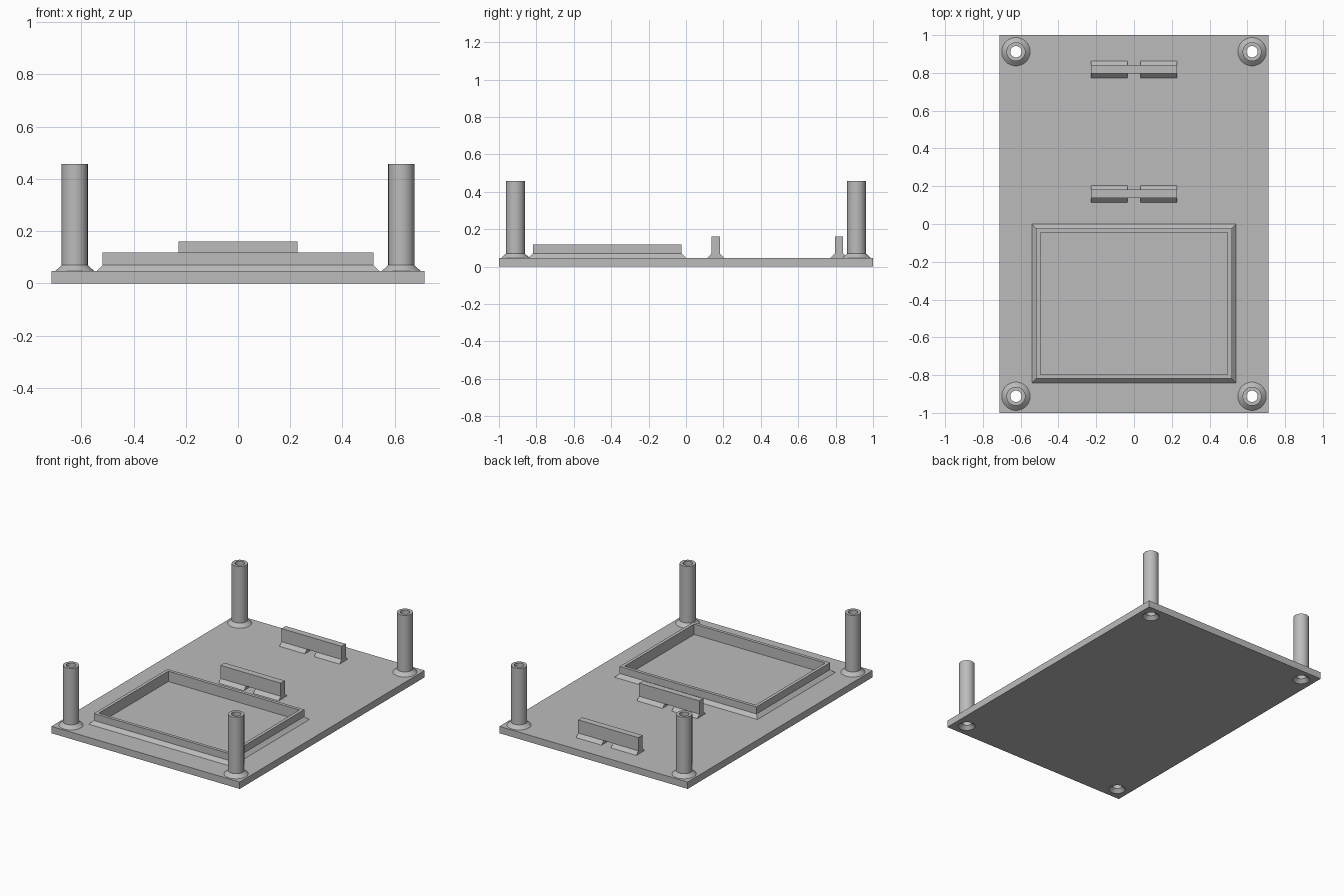
import bpy, bmesh, math
from mathutils import Matrix

if "Cube" in bpy.data.objects:
    bpy.data.objects.remove(bpy.data.objects["Cube"])

grey = bpy.data.materials.new("plain grey")
grey.use_nodes = True
colour = (0.5, 0.5, 0.5, 1)
grey.diffuse_color = colour
grey.node_tree.nodes["Principled BSDF"].inputs["Base Color"].default_value = colour

BASE, CHAMFER = 0.047, 0.023
FOOT = BASE + CHAMFER


def finish(name, bm, location=(0, 0, 0)):
    bmesh.ops.recalc_face_normals(bm, faces=bm.faces)
    mesh = bpy.data.meshes.new(name)
    bm.to_mesh(mesh)
    bm.free()
    mesh.materials.append(grey)
    obj = bpy.data.objects.new(name, mesh)
    obj.location = location
    bpy.context.collection.objects.link(obj)
    return obj


def add_box(bm, x0, x1, y0, y1, z0, z1):
    m = Matrix.Translation(((x0 + x1) / 2, (y0 + y1) / 2, (z0 + z1) / 2))
    bmesh.ops.create_cube(bm, size=1, matrix=m @ Matrix.Diagonal((x1 - x0, y1 - y0, z1 - z0, 1)))


def smooth(obj):
    bpy.ops.object.select_all(action="DESELECT")
    obj.select_set(True)
    bpy.context.view_layer.objects.active = obj
    bpy.ops.object.shade_smooth_by_angle(angle=math.radians(30))


def lathe(name, profile, location, closed, sides=48):
    """Revolve (radius, z) points into a tube, or a capped solid if not closed."""
    bm = bmesh.new()
    rings = []
    for r, z in profile:
        angles = [2 * math.pi * i / sides for i in range(sides)]
        rings.append([bm.verts.new((r * math.cos(a), r * math.sin(a), z)) for a in angles])
    pairs = list(zip(rings, rings[1:]))
    if closed:
        pairs.append((rings[-1], rings[0]))
    else:
        bm.faces.new(rings[0])
        bm.faces.new(rings[-1])
    for a, b in pairs:
        for i in range(sides):
            j = (i + 1) % sides
            bm.faces.new((a[i], a[j], b[j], b[i]))
    return finish(name, bm, location)


# Base plate
bm = bmesh.new()
add_box(bm, -0.713, 0.713, -1, 1, 0, BASE)
plate = finish("base_plate", bm)

# Hollow corner posts, with countersunk holes through the plate
bore = 0.03
for side, x in (("right", -0.625), ("left", 0.625)):
    for end, y in (("front", -0.912), ("back", 0.912)):
        post = lathe(f"{end}_{side}_post",
                     [(bore, BASE), (0.075, BASE), (0.05, FOOT), (0.05, 0.457), (bore, 0.457)],
                     (x, y, 0), True)
        smooth(post)
        cutter = lathe("hole_cutter",
                       [(0.054, -0.001), (bore, CHAMFER), (bore, 0.1)], (x, y, 0), False)
        cutter.hide_render = True
        cut = plate.modifiers.new("screw hole", "BOOLEAN")
        cut.operation, cut.solver, cut.object = "DIFFERENCE", "EXACT", cutter
        bpy.ops.object.select_all(action="DESELECT")
        bpy.context.view_layer.objects.active = plate
        plate.select_set(True)
        bpy.ops.object.modifier_apply(modifier=cut.name)
        bpy.data.objects.remove(cutter)
smooth(plate)

# Rectangular frame: loops of (half width, half depth, z) bridged into a ring
bm = bmesh.new()
loops = []
for inset, z in ((0, BASE), (0.023, FOOT), (0.023, 0.118), (0.045, 0.118), (0.045, BASE)):
    w, d = 0.541 - inset, 0.421 - inset
    loops.append([bm.verts.new(p) for p in ((-w, -d, z), (w, -d, z), (w, d, z), (-w, d, z))])
for a, b in zip(loops, loops[1:] + loops[:1]):
    for i in range(4):
        j = (i + 1) % 4
        bm.faces.new((a[i], a[j], b[j], b[i]))
finish("tray_frame", bm, (0, -0.421, 0))

# Tie bars: an upright bar on two flared feet with a slot between
for name, y in (("middle_tie_bar", 0.159), ("back_tie_bar", 0.818)):
    bm = bmesh.new()
    add_box(bm, -0.228, 0.228, -0.0225, 0.0225, FOOT, 0.16)
    for x0, x1 in ((-0.228, -0.035), (0.035, 0.228)):
        section = ((-0.045, BASE), (0.045, BASE), (0.0225, FOOT), (-0.0225, FOOT))
        face = bm.faces.new([bm.verts.new((x0, py, pz)) for py, pz in section])
        grown = bmesh.ops.extrude_face_region(bm, geom=[face], use_keep_orig=True)
        moved = [v for v in grown["geom"] if isinstance(v, bmesh.types.BMVert)]
        bmesh.ops.translate(bm, verts=moved, vec=(x1 - x0, 0, 0))
    finish(name, bm, (0, y, 0))
